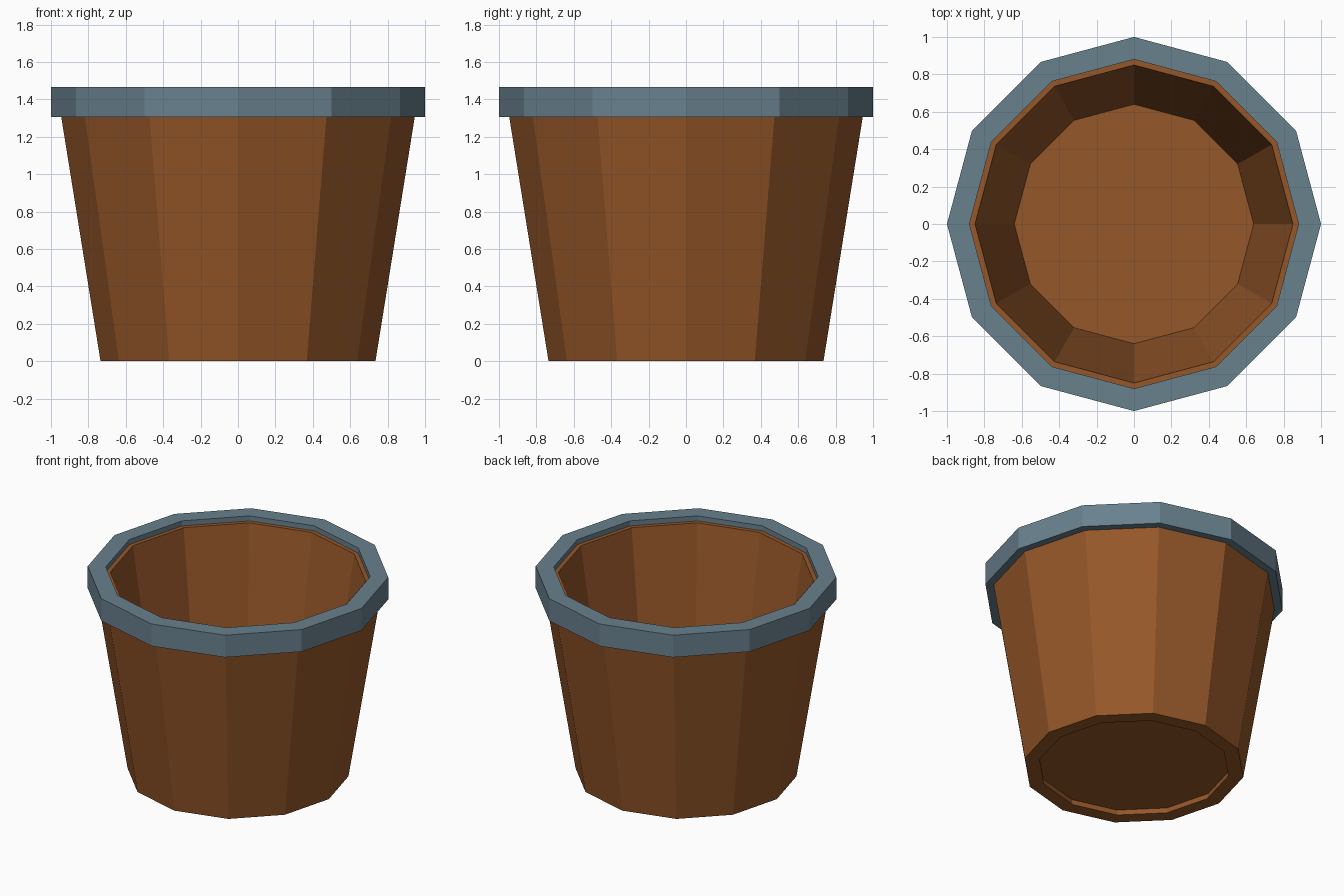
import bpy, bmesh, math

if "Cube" in bpy.data.objects:
    bpy.data.objects.remove(bpy.data.objects["Cube"])

SIDES = 12


def material(name, rgb):
    m = bpy.data.materials.new(name)
    m.diffuse_color = (*rgb, 1.0)
    m.use_nodes = True
    m.node_tree.nodes["Principled BSDF"].inputs["Base Color"].default_value = m.diffuse_color
    return m


def lathe(name, profile, mat, closed=True):
    """Spin a (radius, z) profile into a flat-faced 12-sided solid."""
    bm = bmesh.new()
    rings = []
    for r, z in profile:
        rings.append([bm.verts.new((r * math.cos(2 * math.pi * i / SIDES),
                                    r * math.sin(2 * math.pi * i / SIDES), z))
                      for i in range(SIDES)])
    if len(rings) == 1:
        bm.faces.new(rings[0])          # flat disc
    else:
        n = len(rings)
        for k in range(n):
            a, b = rings[k], rings[(k + 1) % n]
            for i in range(SIDES):
                j = (i + 1) % SIDES
                bm.faces.new((a[i], a[j], b[j], b[i]))
        bmesh.ops.recalc_face_normals(bm, faces=bm.faces)
    me = bpy.data.meshes.new(name)
    bm.to_mesh(me)
    bm.free()
    me.materials.append(mat)
    ob = bpy.data.objects.new(name, me)
    bpy.context.collection.objects.link(ob)
    return ob


wood = material("brown wood", (0.30, 0.095, 0.022))
metal = material("blue grey metal", (0.14, 0.22, 0.27))

# tapered wall, open at both ends
lathe("bucket_wall", [(0.735, 0), (0.965, 1.43), (0.85, 1.43), (0.635, 0)], wood)

# floor plate, set slightly above the bottom edge
lathe("bucket_floor", [(0.64, 0.04)], wood)

# thick rim band standing proud of the wall top
lathe("rim_band", [(1.0, 1.305), (1.0, 1.467), (0.88, 1.467), (0.88, 1.305)], metal)
